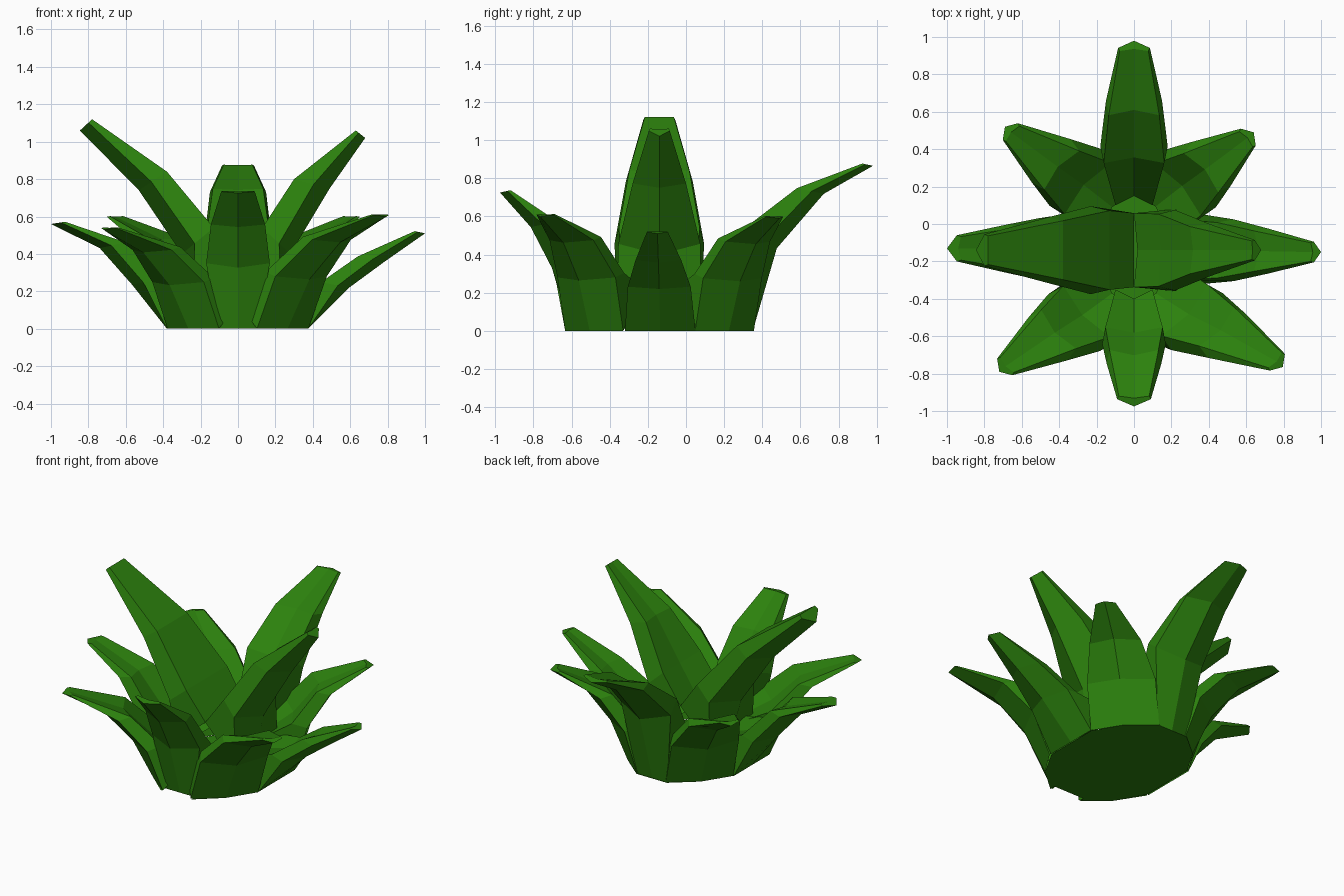
import bpy, bmesh
from mathutils import Vector

if "Cube" in bpy.data.objects:
    bpy.data.objects.remove(bpy.data.objects["Cube"])

green = bpy.data.materials.new("leaf_green")
green.diffuse_color = (0.025, 0.22, 0.004, 1)
green.use_nodes = True
green.node_tree.nodes["Principled BSDF"].inputs["Base Color"].default_value = green.diffuse_color


def make_object(name, bm, recalc=True):
    if recalc:
        bmesh.ops.recalc_face_normals(bm, faces=bm.faces)
    mesh = bpy.data.meshes.new(name)
    bm.to_mesh(mesh)
    bm.free()
    mesh.materials.append(green)
    obj = bpy.data.objects.new(name, mesh)
    bpy.context.collection.objects.link(obj)


def leaf(name, origin, facing, keel, top, widths, dip, bulge=0.0):
    """Loft keeled leaf sections from matching keel and top paths."""
    bm = bmesh.new()
    f = Vector((facing[0], facing[1], 0)).normalized()
    side = Vector((-f.y, f.x, 0))
    rings = []
    for n, (k, u, w, m) in enumerate(zip(keel, top, widths, (1, 0.6, 0.55, 0.3))):
        low, up = Vector(k), Vector(u)
        mid = up.lerp(low, m) - f * (bulge if n == 0 else 0)
        pts = [low, mid + side * w, up + side * w * 0.9, up.lerp(low, dip),
               up - side * w * 0.9, mid - side * w]
        rings.append([bm.verts.new(p + Vector(origin)) for p in pts])
    for a, b in zip(rings, rings[1:]):
        for i in range(6):
            j = (i + 1) % 6
            bm.faces.new((a[i], a[j], b[j], b[i]))
    bm.faces.new(rings[-1])
    make_object(name, bm)


def outer_leaf(name, base, tip, facing, ts, zs, widths, lift, tip_inset=0.055, bulge=0.0):
    """Arching leaf from a ground point to a tip (x, y, z)."""
    f = Vector((facing[0], facing[1], 0)).normalized()
    b, t = Vector((*base, 0)), Vector(tip)
    keel, top = [], []
    insets = [(0.25, 0.2), (0.15, lift), (0.14, 0.03), (tip_inset, 0.012)]
    for s, z, (inset, rise) in zip(ts, zs, insets):
        p = Vector((b.x + (t.x - b.x) * s, b.y + (t.y - b.y) * s, t.z * z))
        keel.append(p)
        top.append(p - f * inset + Vector((0, 0, rise)))
    leaf(name, (0, 0, 0), f, keel, top, widths, 0.2, bulge)


# Straight outer leaves
outer_leaf("back_leaf", (0, 0.35), (0, 0.98, 0.865), (0, 1),
           (0, 0.2, 0.59, 1), (0, 0.5, 0.83, 1), (0.11, 0.18, 0.15, 0.085), 0.12)
outer_leaf("front_leaf", (0, -0.6), (0, -0.975, 0.725), (0, -1),
           (0, 0.27, 0.57, 1), (0, 0.45, 0.75, 1), (0.11, 0.17, 0.145, 0.09), 0.06)
outer_leaf("left_leaf", (-0.38, -0.135), (-1, -0.13, 0.56), (-1, 0),
           (0, 0.3, 0.58, 1), (0, 0.42, 0.77, 1), (0.185, 0.165, 0.13, 0.07), 0.03, 0.075)
outer_leaf("right_leaf", (0.375, -0.135), (1, -0.15, 0.51), (1, 0),
           (0, 0.35, 0.65, 1), (0, 0.43, 0.7, 1), (0.185, 0.165, 0.12, 0.055), 0.03)

# Diagonal outer leaves
for name, base, tip, facing in [
        ("front_right_leaf", (0.265, -0.505), (0.795, -0.765, 0.60), (0.74, -0.67)),
        ("front_left_leaf", (-0.265, -0.505), (-0.72, -0.79, 0.53), (-0.74, -0.67)),
        ("back_right_leaf", (0.265, 0.225), (0.64, 0.49, 0.59), (0.75, 0.66)),
        ("back_left_leaf", (-0.265, 0.225), (-0.69, 0.52, 0.59), (-0.74, 0.67))]:
    outer_leaf(name, base, tip, facing, (0, 0.22, 0.53, 1), (0, 0.44, 0.77, 1),
               (0.205, 0.205, 0.155, 0.06), 0.04, bulge=0.035)

# Tall central leaves meeting in a valley
leaf("center_left_leaf", (0, -0.14, 0), (-1, 0),
     [(-0.23, 0, 0.15), (-0.3, 0, 0.4), (-0.53, 0, 0.74), (-0.845, 0, 1.06)],
     [(0, 0, 0.36), (-0.13, 0, 0.54), (-0.38, 0, 0.84), (-0.78, 0, 1.12)],
     (0.22, 0.235, 0.175, 0.085), 0)
leaf("center_right_leaf", (0, -0.14, 0), (1, 0),
     [(0.23, 0, 0.15), (0.28, 0, 0.4), (0.49, 0, 0.75), (0.68, 0, 1.02)],
     [(0, 0, 0.36), (0.13, 0, 0.54), (0.3, 0, 0.8), (0.63, 0, 1.06)],
     (0.22, 0.215, 0.14, 0.055), 0.08)

# Flat underside closing the leaf bases
bm = bmesh.new()
half = [(0.11, -0.6), (0.11, -0.64), (0.265, -0.505), (0.37, -0.32),
        (0.37, 0.05), (0.265, 0.225), (0.11, 0.355)]
outline = half + [(-x, y) for x, y in reversed(half)]
bottom = bm.faces.new([bm.verts.new((x, y, 0)) for x, y in outline])
bottom.normal_update()
if bottom.normal.z > 0:
    bottom.normal_flip()
make_object("underside", bm, recalc=False)
